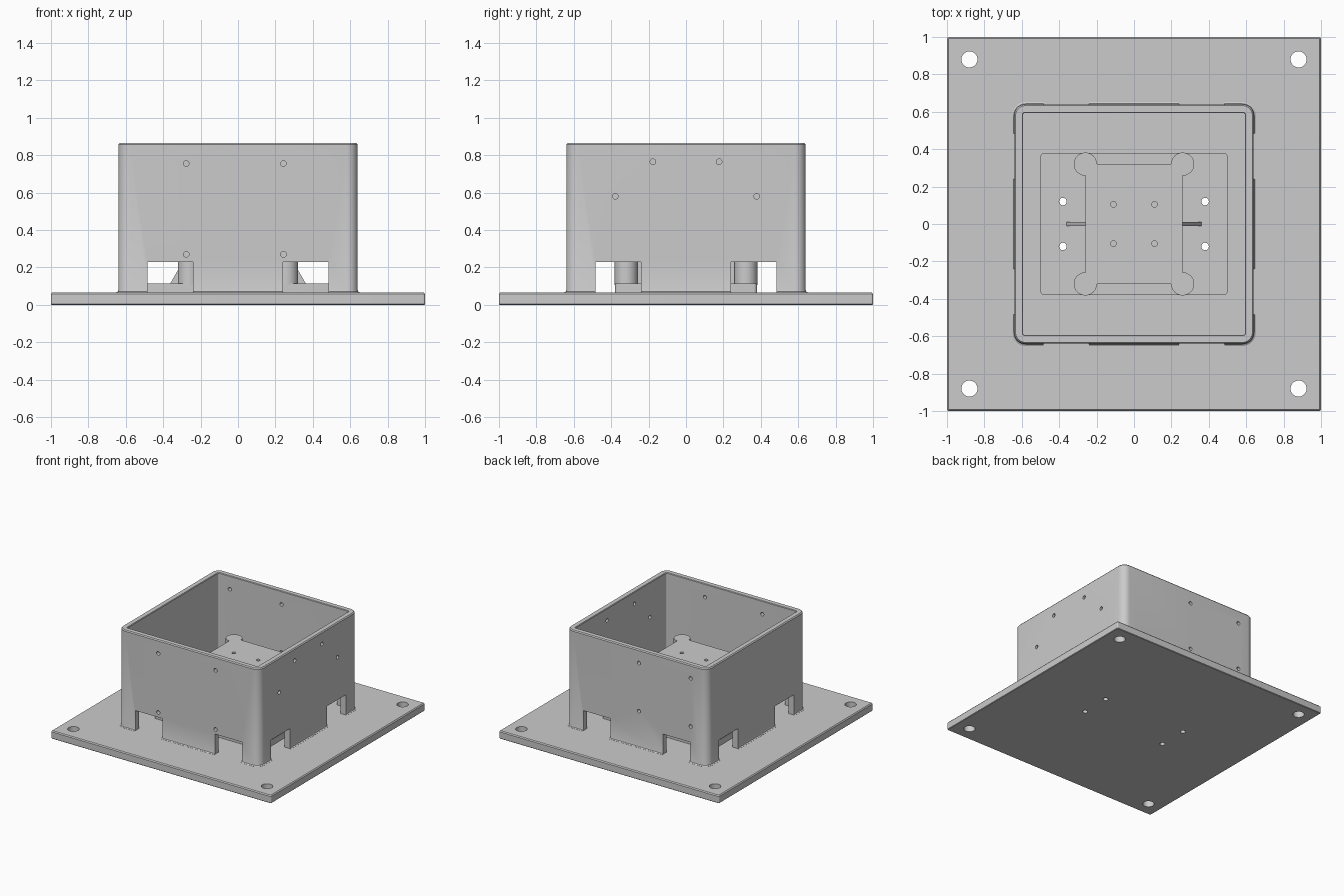
import bpy
import bmesh
from math import cos, sin, pi, radians
from mathutils import Matrix, Vector

old = bpy.data.objects.get("Cube")
if old:
    bpy.data.objects.remove(old, do_unlink=True)

GREY = (0.6, 0.6, 0.6, 1.0)
grey = bpy.data.materials.new("plain grey")
grey.use_nodes = True
grey.diffuse_color = GREY
grey.node_tree.nodes["Principled BSDF"].inputs["Base Color"].default_value = GREY

BASE_TOP, TRAY_TOP, BLOCK_TOP, WALL_TOP = 0.065, 0.115, 0.52, 0.865
WALL_MID, SIGNS = 0.615, (-1, 1)


def make(name, bm):
    bmesh.ops.recalc_face_normals(bm, faces=bm.faces)
    mesh = bpy.data.meshes.new(name)
    bm.to_mesh(mesh)
    bm.free()
    obj = bpy.data.objects.new(name, mesh)
    bpy.context.collection.objects.link(obj)
    mesh.materials.append(grey)
    return obj


def add_box(bm, low, high):
    low, high = Vector(low), Vector(high)
    size = Matrix.Diagonal((*(high - low), 1))
    bmesh.ops.create_cube(bm, size=1, matrix=Matrix.Translation((low + high) / 2) @ size)


def add_cylinder(bm, centre, radius, depth, axis="Z"):
    turn = {"X": Matrix.Rotation(pi / 2, 4, "Y"),
            "Y": Matrix.Rotation(pi / 2, 4, "X"), "Z": Matrix()}[axis]
    bmesh.ops.create_cone(bm, cap_ends=True, segments=32, radius1=radius, radius2=radius,
                          depth=depth, matrix=Matrix.Translation(centre) @ turn)


def ring(bm, hx, hy, radius, z, steps=8):
    """Rounded rectangle of vertices."""
    verts = []
    for i, (sx, sy) in enumerate(((1, 1), (-1, 1), (-1, -1), (1, -1))):
        for k in range(steps + 1):
            a = (i + k / steps) * pi / 2
            verts.append(bm.verts.new((sx * (hx - radius) + radius * cos(a),
                                       sy * (hy - radius) + radius * sin(a), z)))
    return verts


def loft(bm, sections, closed):
    """Bridge rounded rectangles; either cap the ends or join them round."""
    rings = [ring(bm, *s) for s in sections]
    for a, b in zip(rings, rings[1:] + rings[:1] if closed else rings[1:]):
        for i in range(len(a)):
            j = (i + 1) % len(a)
            bm.faces.new((a[i], a[j], b[j], b[i]))
    if not closed:
        bm.faces.new(rings[0])
        bm.faces.new(rings[-1])


def combine(obj, bm, operation):
    tool = make("cutter", bm)
    tool.hide_render = True
    mod = obj.modifiers.new("shape", "BOOLEAN")
    mod.operation, mod.solver, mod.object = operation, "EXACT", tool
    bpy.context.view_layer.objects.active = obj
    bpy.ops.object.modifier_apply(modifier=mod.name)
    bpy.data.objects.remove(tool, do_unlink=True)


def through_holes():
    bm = bmesh.new()
    for sx in SIGNS:
        for sy in SIGNS:
            add_cylinder(bm, (sx * 0.88, sy * 0.88, 0), 0.043, 1)
            add_cylinder(bm, (sx * 0.38, sy * 0.12, 0), 0.02, 1)
    return bm


parts = []

# Base plate with softened edges
bm = bmesh.new()
loft(bm, ((0.996, 0.996, 0.008, 0), (1, 1, 0.01, 0.004),
          (1, 1, 0.01, BASE_TOP - 0.008), (0.993, 0.993, 0.006, BASE_TOP)), False)
base = make("base_plate", bm)
combine(base, through_holes(), "DIFFERENCE")
parts.append(base)

# Raised tray inside the box
bm = bmesh.new()
loft(bm, ((0.5, 0.38, 0.02, BASE_TOP - 0.005), (0.5, 0.38, 0.02, TRAY_TOP)), False)
tray = make("inner_tray", bm)
combine(tray, through_holes(), "DIFFERENCE")
parts.append(tray)

# Central block with round corner posts and blind screw holes
bm = bmesh.new()
add_box(bm, (-0.26, -0.32, TRAY_TOP - 0.01), (0.26, 0.32, BLOCK_TOP))
block = make("central_block", bm)
posts, holes = bmesh.new(), bmesh.new()
for sx in SIGNS:
    for sy in SIGNS:
        add_cylinder(posts, (sx * 0.26, sy * 0.32, (TRAY_TOP - 0.01 + BLOCK_TOP) / 2),
                     0.062, BLOCK_TOP - TRAY_TOP + 0.01)
        add_cylinder(holes, (sx * 0.11, sy * 0.105, BLOCK_TOP), 0.015, 0.2)
combine(block, posts, "UNION")
combine(block, holes, "DIFFERENCE")
parts.append(block)

# Triangular ribs bracing the block
for side, s in (("left", 1), ("right", -1)):
    bm = bmesh.new()
    profile = ((0.25, TRAY_TOP - 0.01), (0.362, TRAY_TOP - 0.01),
               (0.362, TRAY_TOP), (0.26, 0.29), (0.25, 0.29))
    face = bm.faces.new([bm.verts.new((s * x, -0.01, z)) for x, z in profile])
    out = bmesh.ops.extrude_face_region(bm, geom=[face])
    bmesh.ops.translate(bm, vec=(0, 0.02, 0),
                        verts=[v for v in out["geom"] if isinstance(v, bmesh.types.BMVert)])
    parts.append(make(side + "_rib", bm))

# Box walls with a flared foot and softened rim
bm = bmesh.new()
wall_profile = ((0.652, 0.072, 0.06), (0.652, 0.072, 0.066), (0.643, 0.063, 0.071),
                (0.64, 0.06, 0.08), (0.64, 0.06, 0.857), (0.633, 0.053, WALL_TOP),
                (0.597, 0.012, WALL_TOP), (0.593, 0.01, 0.86), (0.593, 0.01, 0.06))
loft(bm, [(h, h, r, z) for h, r, z in wall_profile], True)
walls = make("box_walls", bm)

# Two openings at the foot of every wall
bm = bmesh.new()
low, high = BASE_TOP - 0.002, 0.23
for s in SIGNS:
    a, b = sorted((s * 0.24, s * 0.485))
    for t in SIGNS:
        c, d = sorted((t * 0.55, t * 0.7))
        add_box(bm, (a, c, low), (b, d, high))
        add_box(bm, (c, a, low), (d, b, high))
combine(walls, bm, "DIFFERENCE")

# Screw holes in the front, back and left walls
bm = bmesh.new()
for z in (0.27, 0.755):
    for x in (-0.277, 0.243):
        add_cylinder(bm, (x, -WALL_MID, z), 0.015, 0.15, "Y")
for z in (0.36, 0.755):
    for x in (-0.49, -0.02):
        add_cylinder(bm, (x, WALL_MID, z), 0.015, 0.15, "Y")
for y, z in ((0.378, 0.58), (0.177, 0.765)):
    for s in SIGNS:
        add_cylinder(bm, (WALL_MID, s * y, z), 0.015, 0.15, "X")
combine(walls, bm, "DIFFERENCE")
parts.append(walls)

# Smooth curves, sharp edges
bpy.ops.object.select_all(action="DESELECT")
for obj in parts:
    obj.select_set(True)
bpy.context.view_layer.objects.active = walls
bpy.ops.object.shade_smooth_by_angle(angle=radians(30))
